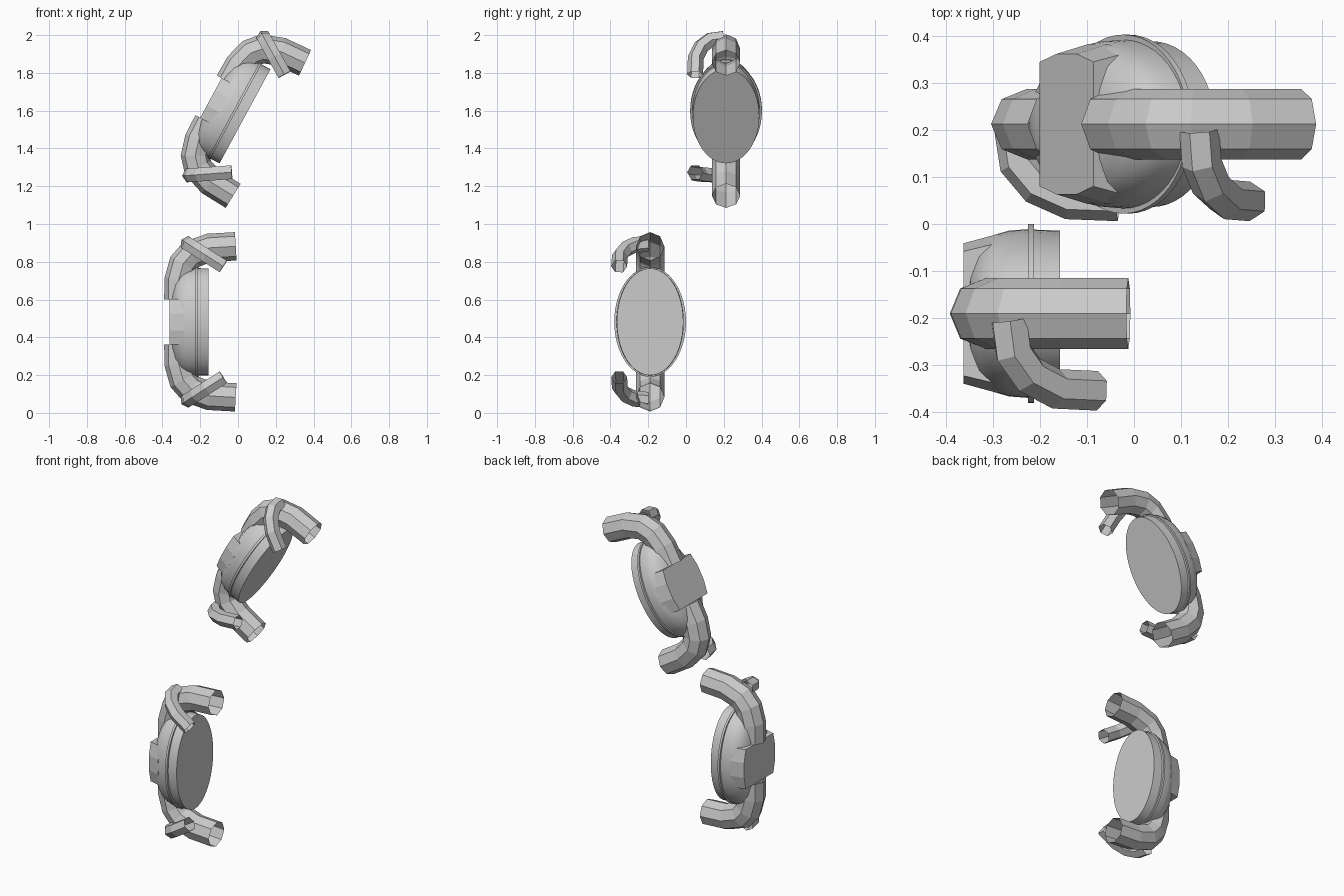
import bpy, bmesh, math
from mathutils import Vector, Matrix

if "Cube" in bpy.data.objects:
    bpy.data.objects.remove(bpy.data.objects["Cube"])

YC, ZC = -0.19, 0.482            # middle of the lower unit
FACE = Vector((-0.157, YC, ZC))  # centre of its flat face


def finish(name, bm, mat, smooth=False):
    me = bpy.data.meshes.new(name)
    bm.to_mesh(me)
    bm.free()
    ob = bpy.data.objects.new(name, me)
    bpy.context.collection.objects.link(ob)
    me.transform(mat)
    if smooth:
        bpy.ops.object.select_all(action='DESELECT')
        ob.select_set(True)
        bpy.context.view_layer.objects.active = ob
        bpy.ops.object.shade_smooth_by_angle(angle=math.radians(35))
    return ob


def tube(name, pts, radius, sides, binormal, mat):
    """Open faceted tube swept along a planar path with mitred joints."""
    pts = [Vector(p) for p in pts]
    b = Vector(binormal).normalized()
    bm = bmesh.new()
    rings = []
    for i, p in enumerate(pts):
        t0 = (p - pts[i - 1]).normalized() if i else (pts[1] - p).normalized()
        t1 = (pts[i + 1] - p).normalized() if i < len(pts) - 1 else t0
        t = (t0 + t1).normalized()
        n = b.cross(t) / t.dot(t0)
        rings.append([bm.verts.new(p + radius * (n * math.cos(a) + b * math.sin(a)))
                      for a in (2 * math.pi * k / sides for k in range(sides))])
    for r, s in zip(rings, rings[1:]):
        for k in range(sides):
            j = (k + 1) % sides
            bm.faces.new((r[k], r[j], s[j], s[k]))
    # point the faces outwards
    bm.normal_update()
    bm.faces.ensure_lookup_table()
    f = bm.faces[0]
    if f.normal.dot(f.calc_center_median() - (pts[0] + pts[1]) / 2) < 0:
        bmesh.ops.reverse_faces(bm, faces=bm.faces[:])
    return finish(name, bm, mat)


def bowl(name, mat, seg=48):
    """Elliptical dome with a thin rim and a flat front face: (x, half y, half z)."""
    prof = [(-0.357, 0.05, 0.08), (-0.347, 0.105, 0.168), (-0.328, 0.143, 0.23),
            (-0.30, 0.166, 0.266), (-0.265, 0.176, 0.28), (-0.225, 0.179, 0.284),
            (-0.225, 0.19, 0.29), (-0.212, 0.19, 0.29), (-0.212, 0.178, 0.284),
            (-0.157, 0.176, 0.283)]
    bm = bmesh.new()
    rings = [[bm.verts.new((x, YC + ry * math.cos(a), ZC + rz * math.sin(a)))
              for a in (2 * math.pi * k / seg for k in range(seg))] for x, ry, rz in prof]
    for r, s in zip(rings, rings[1:]):
        for k in range(seg):
            j = (k + 1) % seg
            bm.faces.new((r[k], r[j], s[j], s[k]))
    bm.faces.new(rings[0])
    bm.faces.new(rings[-1])
    bmesh.ops.recalc_face_normals(bm, faces=bm.faces[:])
    return finish(name, bm, mat, True)


def pad(name, mat):
    """Flat-backed block on the dome, flaring into it."""
    half = [(0.132, -0.12), (0.149, -0.045), (0.149, 0.045), (0.132, 0.12)]
    outline = half + [(-y, z) for y, z in reversed(half)]
    bm = bmesh.new()
    a, c = [[bm.verts.new((x, YC + y * k, ZC + z)) for y, z in outline]
            for x, k in ((-0.362, 1.0), (-0.285, 1.14))]
    for i in range(len(a)):
        j = (i + 1) % len(a)
        bm.faces.new((a[i], a[j], c[j], c[i]))
    bm.faces.new(a)
    bm.faces.new(c)
    bmesh.ops.recalc_face_normals(bm, faces=bm.faces[:])
    return finish(name, bm, mat)


# hook path (x, z) and side branch path (x, y), upper half of a unit
HOOK = [(-0.012, 0.882), (-0.15, 0.874), (-0.246, 0.84), (-0.29, 0.79),
        (-0.314, 0.705), (-0.316, 0.60)]
BRANCH = [(-0.265, -0.203), (-0.256, -0.272), (-0.222, -0.32),
          (-0.165, -0.35), (-0.078, -0.354)]


def unit(label, mat):
    bowl(label + "_bowl", mat)
    pad(label + "_back_pad", mat)
    for end, s in (("top", 1), ("bottom", -1)):
        flip = lambda z: ZC + s * (z - ZC)
        tube(f"{label}_{end}_hook", [(x, YC, flip(z)) for x, z in HOOK],
             0.075, 8, (0, 1, 0), mat)
        tube(f"{label}_{end}_branch",
             [(x, y, flip(0.895 - 0.64 * (x + 0.265))) for x, y in BRANCH],
             0.042, 6, (0.64, 0, s), mat)


# lower unit upright, upper unit leaning over and moved back
unit("lower", Matrix())
unit("upper", Matrix.Translation((0.037, YC + 0.402, 1.570))
     @ Matrix.Rotation(math.radians(28.4), 4, 'Y') @ Matrix.Translation(-FACE))
